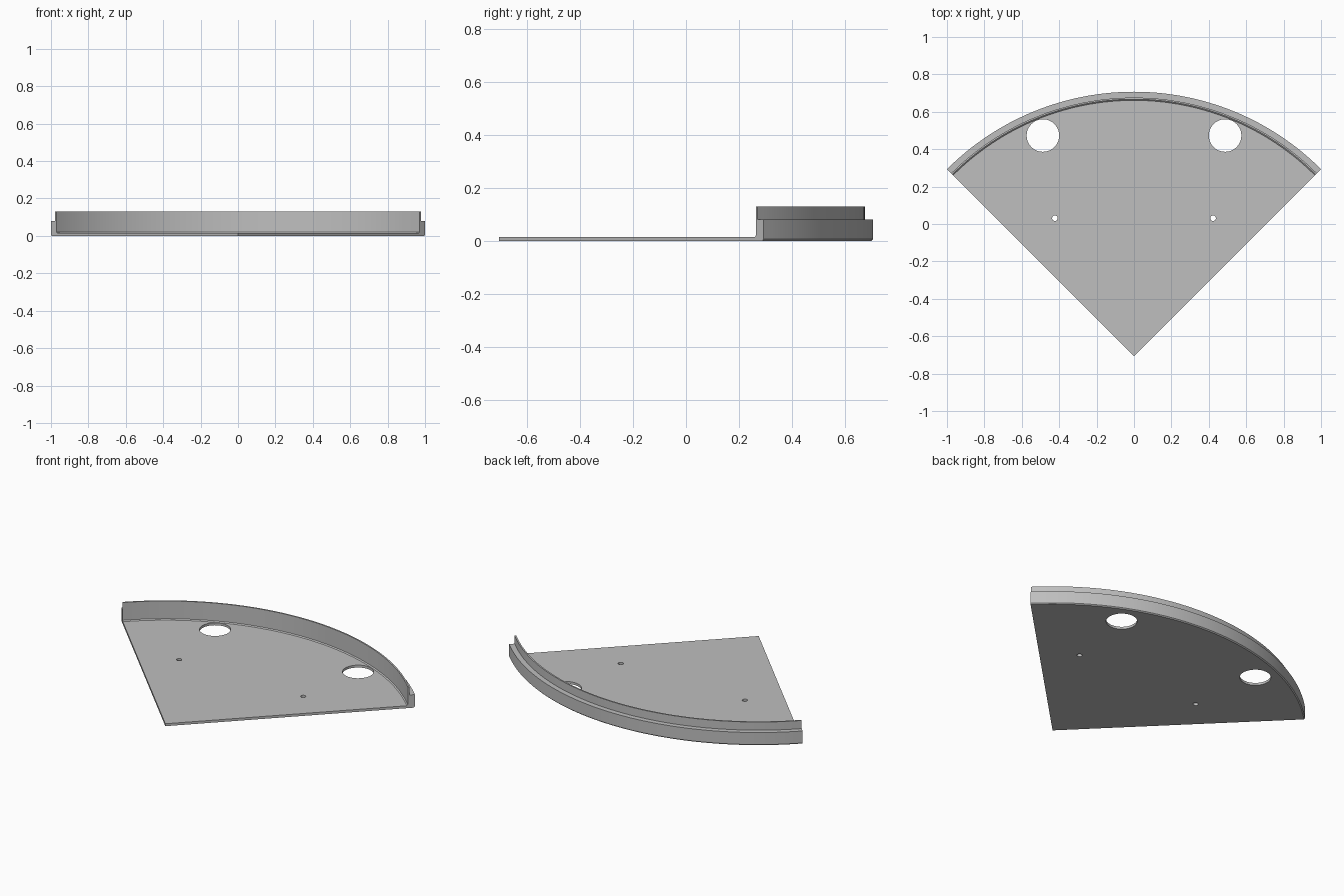
import bpy
import bmesh
from math import pi, cos, sin, radians
from mathutils import Matrix

cube = bpy.data.objects.get("Cube")
if cube:
    bpy.data.objects.remove(cube, do_unlink=True)

RADIUS = 2 ** 0.5
APEX_Y = -RADIUS / 2
STEPS = 64

grey = bpy.data.materials.new("light grey")
grey.use_nodes = True
colour = (0.52, 0.52, 0.52, 1)
grey.diffuse_color = colour
grey.node_tree.nodes["Principled BSDF"].inputs["Base Color"].default_value = colour


def make_object(name, bm):
    bmesh.ops.recalc_face_normals(bm, faces=bm.faces[:])
    mesh = bpy.data.meshes.new(name)
    bm.to_mesh(mesh)
    bm.free()
    mesh.materials.append(grey)
    obj = bpy.data.objects.new(name, mesh)
    bpy.context.collection.objects.link(obj)
    return obj


# Cross-section (radius, height): chamfered foot, outer ledge, thin lip, floor
profile = [(RADIUS - 0.006, 0), (RADIUS, 0.006), (RADIUS, 0.08),
           (1.383, 0.08), (1.383, 0.13), (1.374, 0.13),
           (1.374, 0.021), (1.368, 0.015)]

# Quarter-circle tray swept about its front corner
bm = bmesh.new()
low = bm.verts.new((0, APEX_Y, 0))
high = bm.verts.new((0, APEX_Y, 0.015))
rings = []
for i in range(STEPS + 1):
    a = pi / 4 + pi / 2 * i / STEPS
    rings.append([bm.verts.new((r * cos(a), APEX_Y + r * sin(a), z))
                  for r, z in profile])
for p, q in zip(rings, rings[1:]):
    for j in range(len(profile) - 1):
        bm.faces.new((p[j], p[j + 1], q[j + 1], q[j]))
# Flat floor, underside and straight sides
bm.faces.new([low] + [ring[0] for ring in rings])
bm.faces.new([high] + [ring[-1] for ring in rings])
for ring in (rings[0], rings[-1]):
    bm.faces.new([low] + ring + [high])
tray = make_object("sector_tray", bm)

# Two large openings and two small screw holes
bm = bmesh.new()
for side in (-1, 1):
    for x, y, r, n in ((0.487, 0.473, 0.087, 48), (0.423, 0.031, 0.015, 24)):
        bmesh.ops.create_cone(bm, cap_ends=True, segments=n, radius1=r,
                              radius2=r, depth=0.2,
                              matrix=Matrix.Translation((side * x, y, 0)))
cutter = make_object("hole_cutter", bm)
cutter.hide_render = True

cut = tray.modifiers.new("holes", 'BOOLEAN')
cut.operation = 'DIFFERENCE'
cut.solver = 'EXACT'
cut.object = cutter
bpy.ops.object.select_all(action='DESELECT')
tray.select_set(True)
bpy.context.view_layer.objects.active = tray
bpy.ops.object.modifier_apply(modifier=cut.name)
bpy.data.objects.remove(cutter, do_unlink=True)
bpy.ops.object.shade_smooth_by_angle(angle=radians(30))
